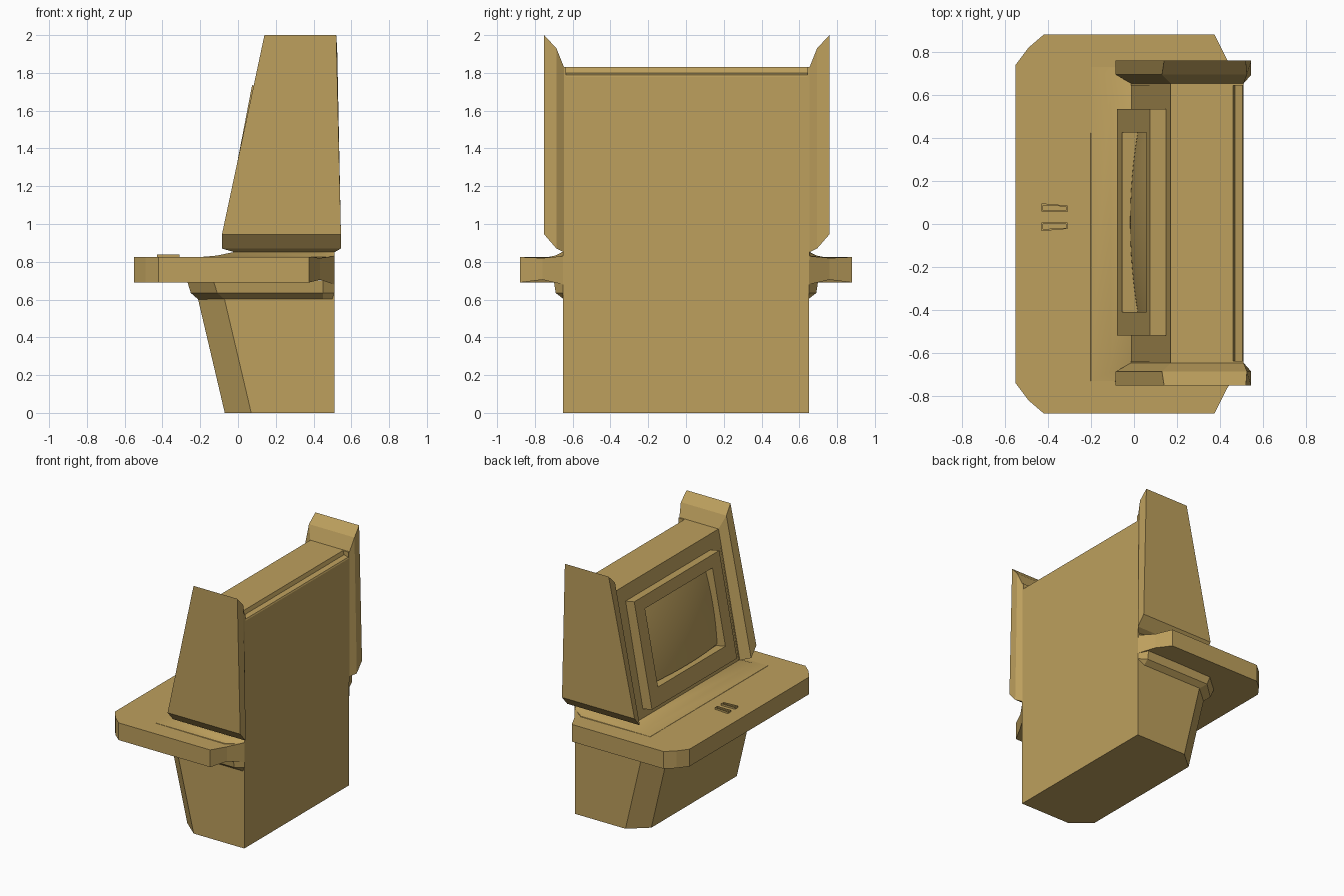
import bpy, bmesh, math

if "Cube" in bpy.data.objects:
    bpy.data.objects.remove(bpy.data.objects["Cube"], do_unlink=True)

TAN = (0.51, 0.35, 0.11, 1.0)
tan = bpy.data.materials.new("tan")
tan.use_nodes = True
tan.diffuse_color = TAN
tan.node_tree.nodes["Principled BSDF"].inputs["Base Color"].default_value = TAN


def finish(name, bm, smooth=0):
    mesh = bpy.data.meshes.new(name)
    bm.to_mesh(mesh)
    bm.free()
    ob = bpy.data.objects.new(name, mesh)
    bpy.context.collection.objects.link(ob)
    mesh.materials.append(tan)
    if smooth:
        bpy.ops.object.select_all(action='DESELECT')
        ob.select_set(True)
        bpy.context.view_layer.objects.active = ob
        bpy.ops.object.shade_smooth_by_angle(angle=math.radians(smooth))
    return ob


def loft(name, rings, closed=False, smooth=0):
    """Skin equal-length rings of points; cap the ends or join them in a loop."""
    bm = bmesh.new()
    loops = [[bm.verts.new(p) for p in ring] for ring in rings]
    n = len(loops[0])
    pairs = list(zip(loops, loops[1:]))
    if closed:
        pairs.append((loops[-1], loops[0]))
    for a, b in pairs:
        for i in range(n):
            j = (i + 1) % n
            bm.faces.new((a[i], a[j], b[j], b[i]))
    if not closed:
        bm.faces.new(loops[0])
        bm.faces.new(loops[-1])
    bmesh.ops.recalc_face_normals(bm, faces=bm.faces)
    return finish(name, bm, smooth)


def plan(z, half):
    """Horizontal ring from half an outline (x, y, optional z), mirrored in y."""
    pts = [(p[0], p[1], p[2] if len(p) > 2 else z) for p in half]
    return pts + [(x, -y, h) for x, y, h in reversed(pts)]


# Pedestal with chamfered, forward-leaning front
def pedestal_ring(z):
    lean = 0.235 * z
    return plan(z, [(-0.07 - lean, 0.53), (0.07 - lean, 0.65), (0.51, 0.65)])


loft("pedestal", [pedestal_ring(0), pedestal_ring(0.7)])

# Flared collar under the desk
loft("desk_collar", [
    plan(0.60, [(-0.21, 0.53), (-0.07, 0.645), (0.45, 0.645), (0.505, 0.645)]),
    plan(0.635, [(-0.25, 0.56), (-0.11, 0.69), (0.45, 0.69), (0.51, 0.65)]),
    plan(0.70, [(-0.27, 0.58), (-0.13, 0.70), (0.45, 0.70), (0.51, 0.65)]),
])


# Desk slab with clipped corners, pinched where it meets the back
def desk_ring(z, pinch, back):
    return plan(z, [(-0.55, 0.74), (-0.49, 0.82), (-0.42, 0.88), (0.375, 0.88),
                    (0.435, 0.76, pinch), (0.51, 0.65, back)])


loft("desk", [desk_ring(0.69, 0.705, 0.68), desk_ring(0.825, 0.82, 0.83)])


# Soft rise from the desk up to the cabinet
def rise_ring(z, x, y):
    return plan(z, [(x, y), (0.40, y), (0.51, 0.65)])


loft("desk_rise", [rise_ring(0.80, -0.22, 0.74), rise_ring(0.825, -0.20, 0.73),
                   rise_ring(0.833, -0.11, 0.69), rise_ring(0.852, -0.02, 0.655)],
     smooth=30)

# Upper cabinet: side profile with a stepped rear top edge
MID = 0.004
cabinet = [(-0.02, 0.81), (0.17, 1.83), (0.46, 1.83), (0.47, 1.80),
           (0.505, 1.79), (0.51, 1.78), (0.51, 0.81)]
loft("cabinet", [[(x, MID + s * 0.65, z) for x, z in cabinet] for s in (-1, 1)])

# Side wings flaring outward from the cabinet
wing = [
    (0.64, [(-0.015, 0.85), (0.17, 1.83), (0.51, 1.83), (0.51, 0.85)]),
    (0.65, [(-0.015, 0.85), (0.17, 1.83), (0.51, 1.83), (0.51, 0.85)]),
    (0.69, [(-0.085, 0.87), (0.13, 1.93), (0.525, 1.93), (0.545, 0.87)]),
    (0.755, [(-0.085, 0.945), (0.14, 2.0), (0.52, 2.0), (0.545, 0.945)]),
]
for side, s in (("left", -1), ("right", 1)):
    loft("wing_" + side, [[(x, MID + s * y, z) for x, z in pts] for y, pts in wing])


# Screen surround, leaning back with the cabinet front
def lean_point(depth, y, z):
    return (-0.08 + 0.192 * (z - 0.93) + depth, 0.008 + y, z - 0.19 * depth)


def frame_ring(depth, w, lo, hi):
    return [lean_point(depth, y, z) for y, z in ((-w, lo), (w, lo), (w, hi), (-w, hi))]


W, LO, HI = 0.418, 1.06, 1.645
loft("screen_frame", [frame_ring(0.10, 0.527, 0.93, 1.735), frame_ring(0, 0.527, 0.93, 1.735),
                      frame_ring(0, W, LO, HI), frame_ring(0.10, W, LO, HI)], closed=True)

# Bulging screen glass
N = 16
bm = bmesh.new()
grid = []
for i in range(N + 1):
    v = 2 * i / N - 1
    row = []
    for j in range(N + 1):
        u = 2 * j / N - 1
        depth = 0.07 - 0.035 * (1 - u ** 2) - 0.02 * (1 - v ** 2)
        row.append(bm.verts.new(lean_point(depth, W * u, (LO + HI) / 2 + (HI - LO) / 2 * v + 0.012)))
    grid.append(row)
for a, b in zip(grid, grid[1:]):
    for j in range(N):
        bm.faces.new((a[j], b[j], b[j + 1], a[j + 1]))
bm.normal_update()
bmesh.ops.reverse_faces(bm, faces=[f for f in bm.faces if f.normal.x > 0])
finish("screen", bm, 40)

# Two small tapered buttons with sunken tops
for k, (y, s) in enumerate(((0.073, 1), (-0.01, -1))):
    outline = [(-0.43, y - s * 0.016), (-0.31, y - s * 0.018),
               (-0.31, y + s * 0.013), (-0.43, y + s * 0.023)]
    cx = -0.37
    inner = [(cx + (x - cx) * 0.88, y + (b - y) * 0.6) for x, b in outline]
    loft("button_%d" % (k + 1), [[(x, b, z) for x, b in o] for o, z in
                                 ((outline, 0.81), (outline, 0.838), (inner, 0.838), (inner, 0.829))])
